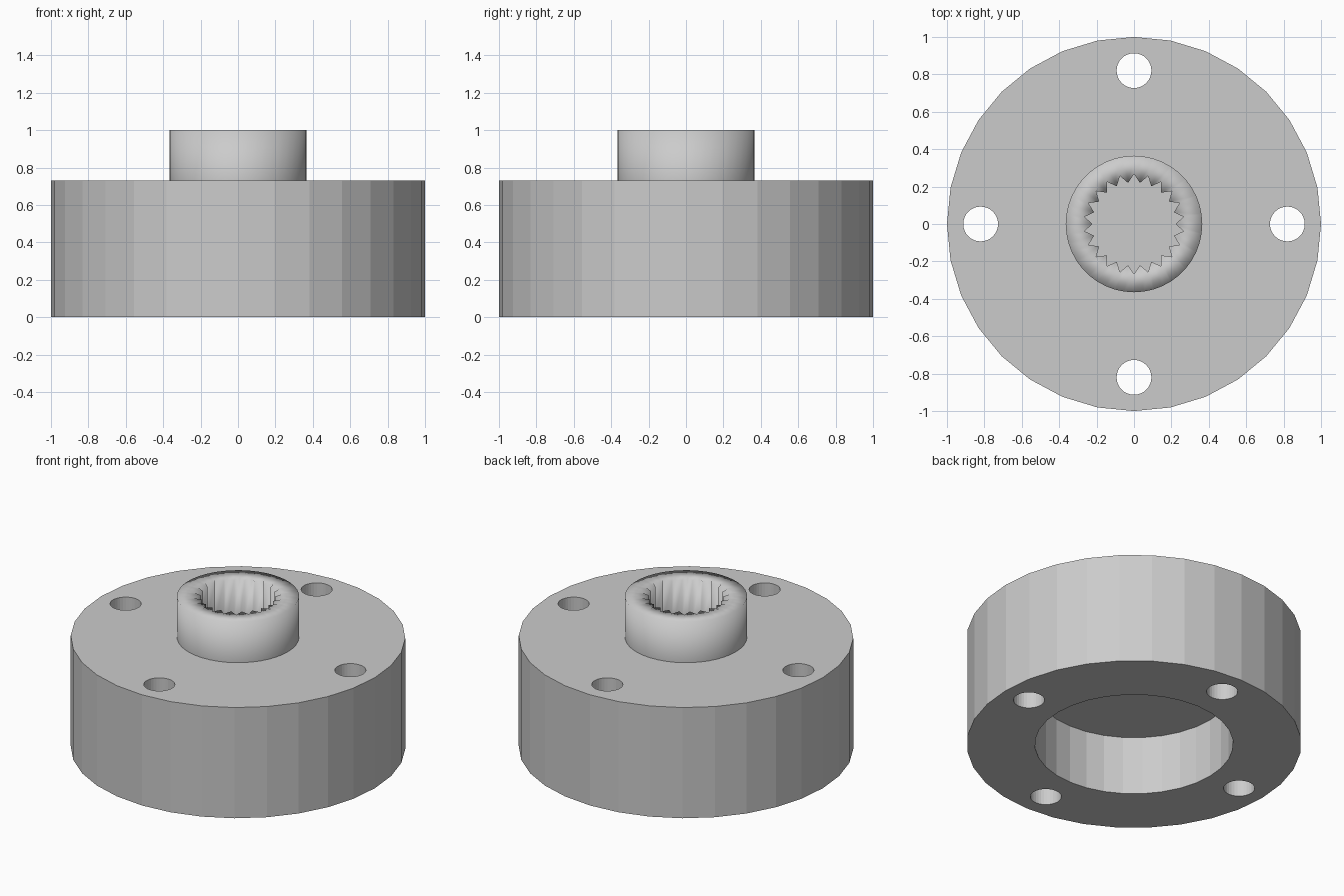
import bpy, bmesh, math

if "Cube" in bpy.data.objects:
    bpy.data.objects.remove(bpy.data.objects["Cube"])

grey = bpy.data.materials.new("plain grey")
grey.diffuse_color = (0.6, 0.6, 0.6, 1)
grey.use_nodes = True
grey.node_tree.nodes["Principled BSDF"].inputs["Base Color"].default_value = grey.diffuse_color


def cylinder(name, r, z0, z1, sides=32, x=0, y=0):
    bpy.ops.mesh.primitive_cylinder_add(vertices=sides, radius=r, depth=z1 - z0,
                                        location=(x, y, (z0 + z1) / 2))
    ob = bpy.context.object
    ob.name = name
    ob.data.materials.append(grey)
    return ob


# Flat-shaded flange disc
flange = cylinder("flange", 1.0, 0, 0.73)

# Blind bore from below and four through bolt holes
cutters = [cylinder("bore_cutter", 0.593, -0.2, 0.387)]
for i in range(4):
    a = i * math.pi / 2
    cutters.append(cylinder(f"bolt_hole_cutter_{i}", 0.093, -0.2, 1.0, 32,
                            0.82 * math.cos(a), 0.82 * math.sin(a)))
for c in cutters:
    m = flange.modifiers.new(c.name, 'BOOLEAN')
    m.operation, m.solver, m.object = 'DIFFERENCE', 'EXACT', c
bpy.context.view_layer.objects.active = flange
for m in list(flange.modifiers):
    bpy.ops.object.modifier_apply(modifier=m.name)
for c in cutters:
    bpy.data.objects.remove(c, do_unlink=True)

# Collar: round outside, toothed spline inside, smooth all over
TEETH = 22
N = TEETH * 2
bm = bmesh.new()


def ring(radius, z):
    vs = []
    for i in range(N):
        a = math.pi / 2 + 2 * math.pi * i / N
        r = radius(i)
        vs.append(bm.verts.new((r * math.cos(a), r * math.sin(a), z)))
    return vs


def outer(i):
    return 0.365


def spline(i):
    return 0.222 if i % 2 else 0.268


loops = [ring(outer, 0.73), ring(outer, 1.0), ring(spline, 1.0), ring(spline, 0.73)]
for a, b in zip(loops, loops[1:]):
    for i in range(N):
        j = (i + 1) % N
        bm.faces.new((a[i], a[j], b[j], b[i])).smooth = True
mesh = bpy.data.meshes.new("splined_collar")
bm.to_mesh(mesh)
bm.free()
mesh.materials.append(grey)
collar = bpy.data.objects.new("splined_collar", mesh)
bpy.context.collection.objects.link(collar)
